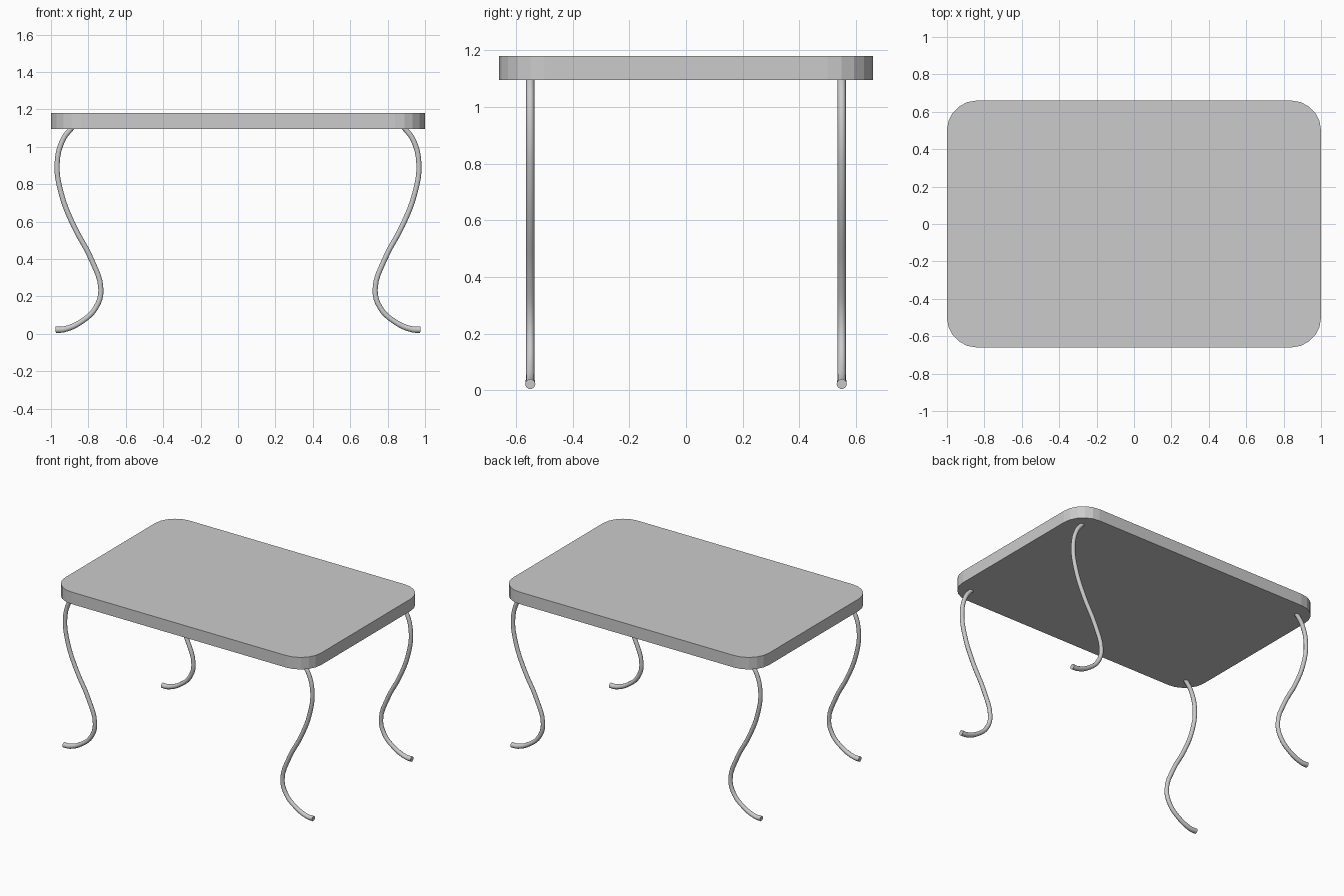
import bpy, bmesh
from math import sin, cos, pi

if "Cube" in bpy.data.objects:
    bpy.data.objects.remove(bpy.data.objects["Cube"])

HX, HY, Z0, Z1 = 1.0, 0.66, 1.095, 1.18
RADIUS, SEGS = 0.16, 5


def make_top():
    bm = bmesh.new()
    verts = []
    for i, (sx, sy) in enumerate([(1, 1), (-1, 1), (-1, -1), (1, -1)]):
        for k in range(SEGS + 1):
            a = (i + k / SEGS) * pi / 2
            verts.append(bm.verts.new((sx * (HX - RADIUS) + RADIUS * cos(a),
                                       sy * (HY - RADIUS) + RADIUS * sin(a), Z0)))
    face = bm.faces.new(verts)
    ext = bmesh.ops.extrude_face_region(bm, geom=[face], use_keep_orig=True)
    moved = [g for g in ext["geom"] if isinstance(g, bmesh.types.BMVert)]
    bmesh.ops.translate(bm, verts=moved, vec=(0, 0, Z1 - Z0))
    bmesh.ops.recalc_face_normals(bm, faces=bm.faces)
    mesh = bpy.data.meshes.new("table_top")
    bm.to_mesh(mesh)
    bm.free()
    bpy.context.collection.objects.link(bpy.data.objects.new("table_top", mesh))


# S-shaped leg centreline, from under the top down to the foot (x, z)
LEG = [(0.885, 1.105), (0.935, 1.04), (0.967, 0.91), (0.945, 0.75), (0.88, 0.58),
       (0.785, 0.40), (0.733, 0.235), (0.76, 0.14), (0.83, 0.07), (0.93, 0.024), (0.975, 0.022)]


def make_leg(name, sx, y):
    cu = bpy.data.curves.new(name, "CURVE")
    cu.dimensions = "3D"
    cu.resolution_u = 4
    cu.bevel_depth = 0.0145
    cu.bevel_resolution = 3
    cu.use_fill_caps = True
    sp = cu.splines.new("BEZIER")
    sp.bezier_points.add(len(LEG) - 1)
    for p, (x, z) in zip(sp.bezier_points, LEG):
        p.co = (sx * x, y, z)
        p.handle_left_type = p.handle_right_type = "AUTO"
    # foot pad is slightly taller than the tube
    sp.bezier_points[-1].radius = 1.25
    sp.bezier_points[-2].radius = 1.15
    bpy.context.collection.objects.link(bpy.data.objects.new(name, cu))


make_top()
for side, sx in (("left", -1), ("right", 1)):
    for end, y in (("front", -0.55), ("back", 0.55)):
        make_leg(f"{end}_{side}_leg", sx, y)
